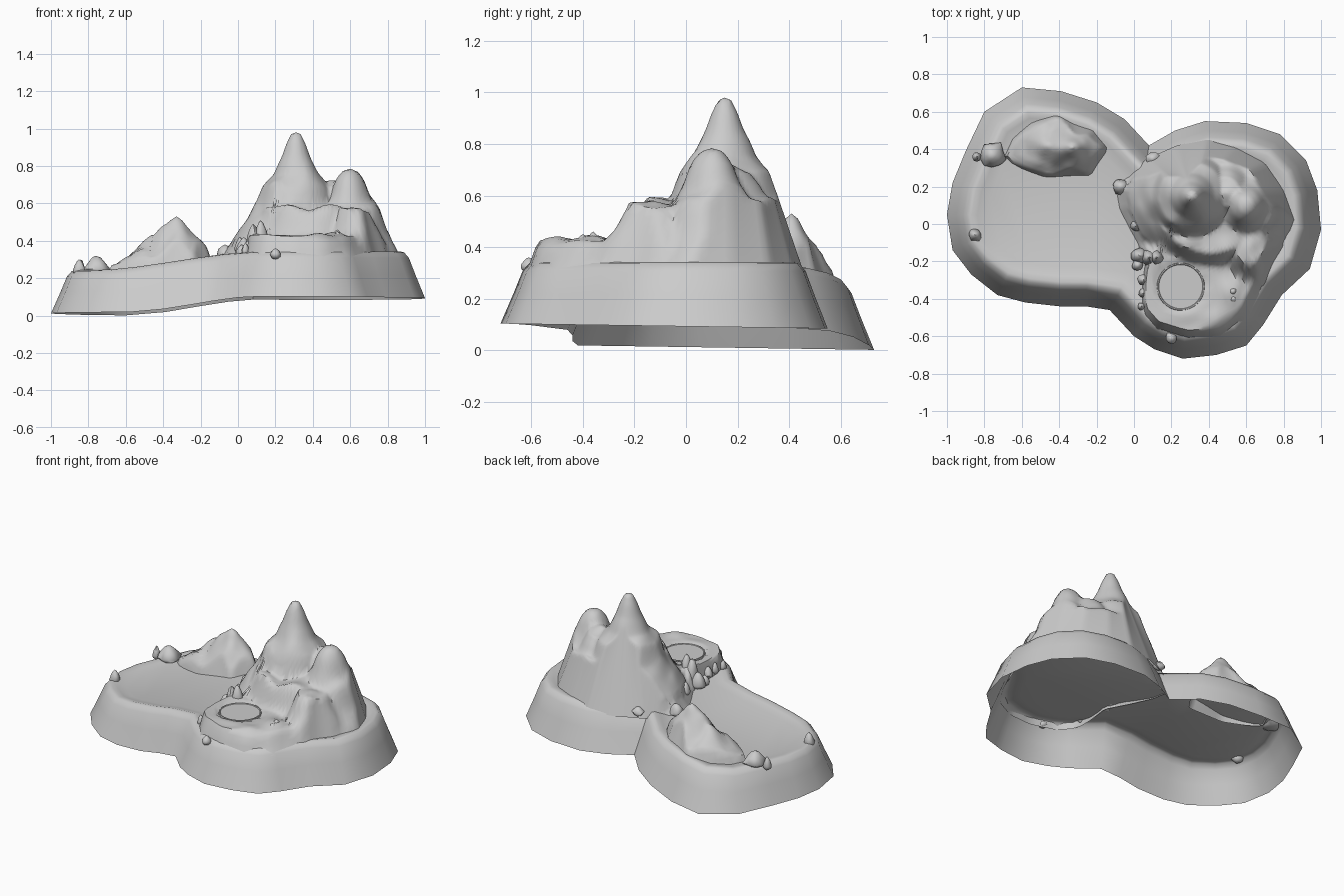
import bpy
import bmesh
import math
import random
from mathutils import Vector, noise

random.seed(4)

cube = bpy.data.objects.get("Cube")
if cube:
    bpy.data.objects.remove(cube, do_unlink=True)

stone = bpy.data.materials.new("pale grey stone")
stone.use_nodes = True
GREY = (0.6, 0.6, 0.6, 1)
stone.diffuse_color = GREY
stone.node_tree.nodes["Principled BSDF"].inputs["Base Color"].default_value = GREY


def finish(name, bm, angle=50):
    """Turn a bmesh into a named, smooth-shaded object."""
    mesh = bpy.data.meshes.new(name)
    bm.to_mesh(mesh)
    bm.free()
    mesh.materials.append(stone)
    obj = bpy.data.objects.new(name, mesh)
    bpy.context.collection.objects.link(obj)
    bpy.ops.object.select_all(action="DESELECT")
    obj.select_set(True)
    bpy.context.view_layer.objects.active = obj
    bpy.ops.object.shade_smooth_by_angle(angle=math.radians(angle))


def lerp_profile(points, r):
    """Height at distance r along a piecewise linear profile."""
    for (r0, z0), (r1, z1) in zip(points, points[1:]):
        if r <= r1:
            return z0 + (z1 - z0) * (r - r0) / (r1 - r0)
    return 0.0


def highest(peaks, x, y):
    """Tallest of several elliptical peaks at one spot."""
    return max(lerp_profile(profile, math.hypot((x - cx) / rx, (y - cy) / ry))
               for cx, cy, rx, ry, profile in peaks)


def smooth(a, b, x):
    t = min(1, max(0, (x - a) / (b - a)))
    return t * t * (3 - 2 * t)


def inset(points, d):
    """Move a counter-clockwise outline inwards by d."""
    out = []
    for i, p in enumerate(points):
        e0 = (p - points[i - 1]).normalized()
        e1 = (points[(i + 1) % len(points)] - p).normalized()
        n0, n1 = Vector((-e0.y, e0.x)), Vector((-e1.y, e1.x))
        out.append(p + (n0 + n1) * d / (1 + n0.dot(n1)))
    return out


def bridge(bm, outer, inner):
    n = len(outer)
    for i in range(n):
        j = (i + 1) % n
        bm.faces.new((outer[i], outer[j], inner[j], inner[i]))


def reach(outline, c, a):
    """Distance from c to the outline in direction a."""
    d = Vector((math.cos(a), math.sin(a)))
    best = 0
    for i, p in enumerate(outline):
        e = p - outline[i - 1]
        den = d.x * e.y - d.y * e.x
        if abs(den) < 1e-9:
            continue
        w = outline[i - 1] - c
        t = (w.x * e.y - w.y * e.x) / den
        s = (w.x * d.y - w.y * d.x) / den
        if t > 0 and -1e-6 <= s <= 1 + 1e-6:
            best = max(best, t)
    return best


def hill(name, outline, centre, height, rows, cols):
    """Polar height field; height depends on x, y and distance to the edge."""
    c = Vector(centre)
    bm = bmesh.new()
    rings = []
    for k in range(rows):
        ring = []
        for i in range(cols):
            a = math.tau * i / cols
            full = reach(outline, c, a)
            edge = full * k / rows
            x = c.x + (full - edge) * math.cos(a)
            y = c.y + (full - edge) * math.sin(a)
            ring.append(bm.verts.new((x, y, height(x, y, edge))))
        if rings:
            bridge(bm, rings[-1], ring)
        rings.append(ring)
    top = bm.verts.new((c.x, c.y, height(c.x, c.y, 1)))
    for i in range(cols):
        bm.faces.new((rings[-1][i], rings[-1][(i + 1) % cols], top))
    finish(name, bm)


def vectors(pairs):
    return [Vector(p) for p in pairs]


# Two-lobed base: an open shell with sloping walls and a shallow basin
shore = vectors([
    (-1, .05), (-.97, -.14), (-.87, -.27), (-.73, -.38), (-.58, -.42), (-.4, -.44),
    (-.26, -.44), (-.13, -.46), (0, -.6), (.11, -.67), (.26, -.72), (.44, -.7),
    (.6, -.65), (.69, -.54), (.79, -.38), (.94, -.24), (1, -.03), (.98, .18),
    (.92, .34), (.78, .48), (.6, .54), (.38, .55), (.22, .5), (.08, .42),
    (-.05, .56), (-.2, .65), (-.39, .71), (-.6, .73), (-.8, .6), (-.9, .39), (-.97, .22)])
bm = bmesh.new()
previous = None
for depth, level in [(0, 0), (.05, .5), (.085, .87), (.11, .99), (.13, 1.01), (.16, .98), (.21, .93)]:
    ring = []
    for p, edge in zip(inset(shore, depth), shore):
        low = .012 + .08 * smooth(-.6, .1, edge.x) - .015 * edge.y
        high = .24 + .1 * smooth(-.8, .15, p.x)
        ring.append(bm.verts.new((p.x, p.y, low + (high - low) * level)))
    if previous:
        bridge(bm, previous, ring)
    previous = ring
cap = bm.faces.new(previous)
bmesh.ops.triangulate(bm, faces=[cap])
finish("base_shell", bm)

# Large mountain: peaks, shoulders and plateau joined as one height field
PEAKS = [
    (.31, .15, 1, 1, [(0, .98), (.025, .97), (.05, .92), (.075, .85), (.12, .76),
                      (.18, .69), (.21, .6), (.27, .5), (.34, .4)]),
    (.6, .1, 1, 1, [(0, .78), (.04, .76), (.08, .71), (.11, .64), (.16, .57), (.2, .46), (.27, .34)]),
    (.49, .17, 1, 1, [(0, .72), (.08, .69), (.13, .6), (.2, .53), (.3, .4)]),
    (.62, -.12, .8, 1, [(0, .6), (.1, .57), (.14, .49), (.22, .38)]),
    (.42, .1, .32, .27, [(0, .6), (.95, .58), (1.1, .48), (1.3, .36)]),
    (.29, -.33, .32, .28, [(0, .42), (.6, .43), (.85, .43), (1, .4), (1.08, .33)]),
]
CRATER = Vector((.25, -.335))


def mountain_height(x, y, edge):
    near = (Vector((x, y)) - CRATER).length
    z = max(min(.42, .3 + 1.4 * edge), highest(PEAKS, x, y))
    lumps = noise.noise(Vector((x * 8, y * 8, z * 6)))
    z += .03 * lumps * smooth(0, .12, edge) * smooth(.15, .25, near) * smooth(.9, .7, z)
    return min(z, .3 + 2.8 * edge, .415 + 2.2 * max(0, near - .13))


island = vectors([
    (-.1, .2), (-.08, .08), (-.02, -.05), (.06, -.2), (.04, -.34), (.04, -.48),
    (.12, -.57), (.28, -.62), (.45, -.61), (.6, -.53), (.69, -.38), (.75, -.22),
    (.82, -.1), (.87, .02), (.81, .18), (.71, .33), (.55, .42), (.4, .46), (.23, .42), (.07, .35)])
hill("large_mountain", island, (.31, .15), mountain_height, 44, 110)

# Small mountain on the far side of the basin
RIDGES = [
    (-.33, .41, 1, .8, [(0, .53), (.03, .51), (.06, .47), (.13, .4), (.2, .32), (.3, .25)]),
    (-.46, .42, 1, 1, [(0, .42), (.05, .39), (.13, .32), (.22, .26)]),
]


def small_height(x, y, edge):
    lumps = noise.noise(Vector((x * 11, y * 11, 0)))
    z = max(.27, highest(RIDGES, x, y))
    z += .03 * lumps * smooth(0, .1, edge) * smooth(.52, .44, z)
    return min(z, .22 + 3 * edge)


islet = vectors([
    (-.7, .35), (-.6, .29), (-.48, .24), (-.36, .24), (-.22, .24), (-.11, .4),
    (-.2, .52), (-.33, .56), (-.42, .6), (-.55, .55), (-.65, .46)])
hill("small_mountain", islet, (-.33, .41), small_height, 20, 48)

# Round crater pool: a thin disc inside a low ring
bm = bmesh.new()
loops = []
for r, z in [(.13, .405), (.126, .426), (.12, .426), (.117, .422)]:
    loops.append([bm.verts.new((CRATER.x + r * math.cos(math.tau * i / 40),
                                CRATER.y + r * math.sin(math.tau * i / 40), z))
                  for i in range(40)])
for outer, inner in zip(loops, loops[1:]):
    bridge(bm, outer, inner)
bm.faces.new(loops[-1])
finish("crater_pool", bm)


def rock(name, x, y, z, width, tall):
    """Irregular pointed boulder whose lower half is buried."""
    bm = bmesh.new()
    bmesh.ops.create_icosphere(bm, subdivisions=2, radius=1)
    shift = Vector((random.random(), random.random(), random.random())) * 20
    for v in bm.verts:
        f = 1 + .35 * noise.noise(v.co * 1.2 + shift)
        taper = 1 - .4 * max(0, v.co.z)
        v.co = Vector((x + v.co.x * width * f * taper, y + v.co.y * width * f * taper,
                       z + v.co.z * (tall if v.co.z > 0 else .03)))
    finish(name, bm)


# Boulders scattered along the shore: x, y, foot height, radius, height
BOULDERS = [
    (-.76, .37, .25, .07, .07), (-.84, .36, .24, .025, .06), (-.85, -.06, .24, .035, .06),
    (.1, .35, .34, .035, .03), (-.07, .2, .33, .045, .05), (.01, -.01, .36, .03, .06),
    (.17, -.06, .48, .02, .04), (.2, -.06, .48, .018, .035), (.03, -.17, .34, .045, .08),
    (.08, -.18, .36, .05, .13), (.12, -.18, .4, .04, .11), (.05, -.3, .35, .03, .05),
    (.05, -.37, .35, .025, .05), (.04, -.44, .35, .02, .04), (.2, -.61, .33, .03, .03),
    (.53, -.36, .41, .03, .05), (.53, -.4, .41, .03, .04), (.02, -.22, .34, .03, .04)]
for i, spec in enumerate(BOULDERS):
    rock(f"boulder_{i + 1}", *spec)
